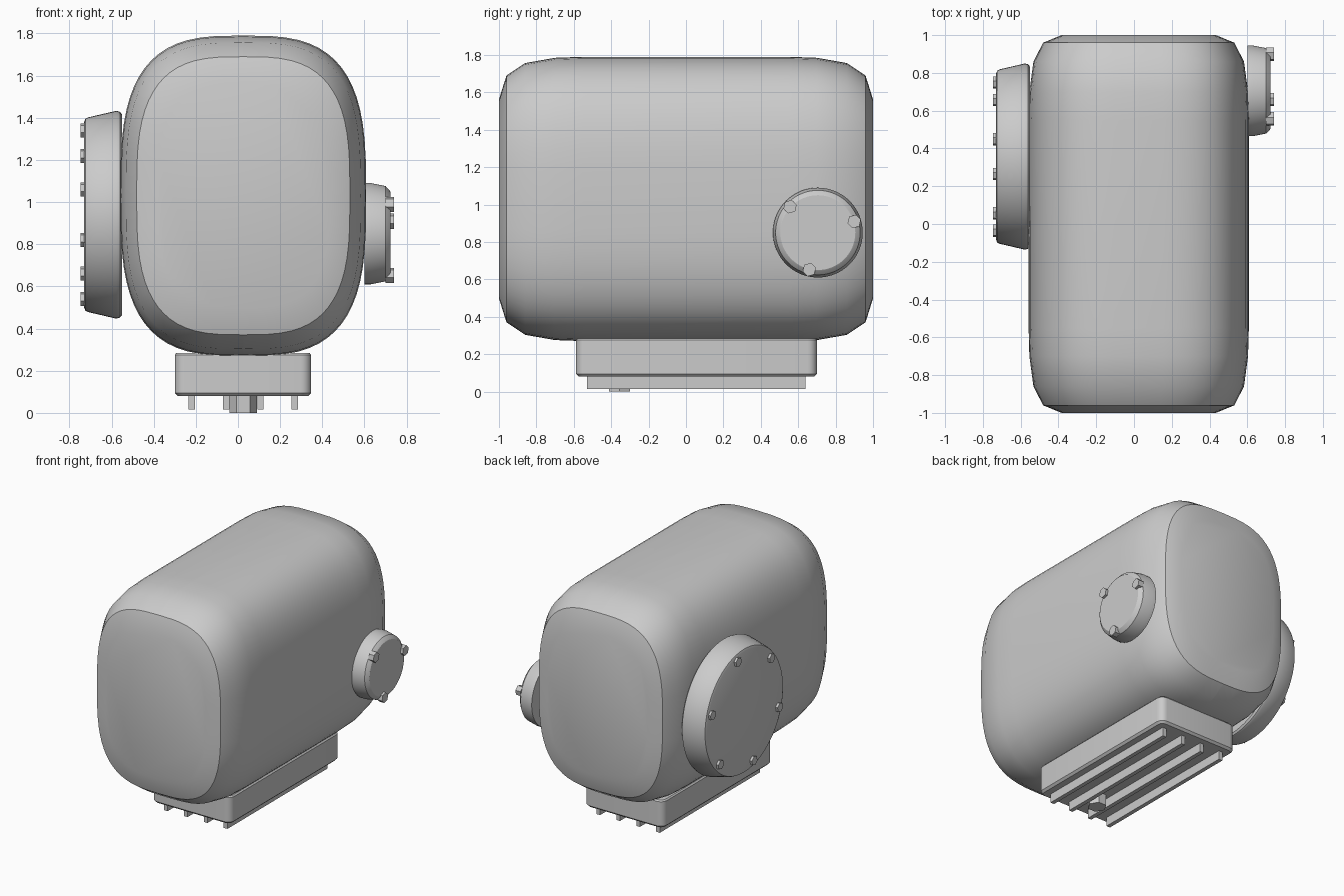
import bpy, bmesh
from math import sin, cos, pi, radians, copysign

if "Cube" in bpy.data.objects:
    bpy.data.objects.remove(bpy.data.objects["Cube"])

CX = 0.025   # centre plane of the casing


def loft(name, rings, seam=None, angle=30):
    """Skin a list of equal-length rings and cap both ends."""
    bm = bmesh.new()
    loops = [[bm.verts.new(p) for p in ring] for ring in rings]
    n = len(loops[0])
    for a, b in zip(loops, loops[1:]):
        for i in range(n):
            j = (i + 1) % n
            bm.faces.new((a[i], a[j], b[j], b[i]))
    bm.faces.new(loops[0][::-1])
    bm.faces.new(loops[-1])
    bmesh.ops.recalc_face_normals(bm, faces=bm.faces[:])
    if seam:
        bmesh.ops.split_edges(bm, edges=[e for e in bm.edges if seam(e)])
    me = bpy.data.meshes.new(name)
    bm.to_mesh(me)
    bm.free()
    ob = bpy.data.objects.new(name, me)
    bpy.context.collection.objects.link(ob)
    bpy.ops.object.select_all(action='DESELECT')
    ob.select_set(True)
    bpy.context.view_layer.objects.active = ob
    bpy.ops.object.shade_smooth_by_angle(angle=radians(angle))
    return ob


def turned_x(name, y, z, profile, n=64, turn=0):
    """Round or hexagonal part with its axis along x; profile is (x, radius)."""
    return loft(name, [[(x, y + r * cos(turn + 2 * pi * i / n),
                         z + r * sin(turn + 2 * pi * i / n)) for i in range(n)]
                       for x, r in profile])


def super_ring(y, s, n=64, power=3.1):
    ring = []
    for i in range(n):
        c, d = cos(2 * pi * i / n), sin(2 * pi * i / n)
        c, d = (0 if abs(v) < 1e-6 else copysign(abs(v) ** (2 / power), v) for v in (c, d))
        ring.append((CX + 0.583 * s * c, y, 1.03 + 0.76 * s * d))
    return ring


def rounded_rect(x0, x1, y0, y1, r, z, k=5):
    ring = []
    corners = ((x1 - r, y1 - r), (x0 + r, y1 - r), (x0 + r, y0 + r), (x1 - r, y0 + r))
    for q, (x, y) in enumerate(corners):
        for i in range(k + 1):
            a = (q + i / k) * pi / 2
            ring.append((x + r * cos(a), y + r * sin(a), z))
    return ring


# casing with a parting seam along the top and bottom
half = [(0.55, 1.0), (0.70, 0.993), (0.86, 0.956), (0.96, 0.868), (1.0, 0.70)]
stations = [(-y, s) for y, s in reversed(half)] + half
loft("casing", [super_ring(y, s) for y, s in stations],
     seam=lambda e: all(abs(v.co.x - CX) < 1e-4 and abs(v.co.y) < 0.97 for v in e.verts))

# side covers with hexagonal bolts
turned_x("large_cover", 0.357, 0.94,
         [(-0.55, 0.475), (-0.56, 0.488), (-0.577, 0.493), (-0.71, 0.462), (-0.724, 0.455), (-0.73, 0.44)])
turned_x("small_cover", 0.705, 0.85,
         [(0.60, 0.24), (0.63, 0.24), (0.70, 0.226), (0.72, 0.205), (0.723, 0.20)])


def bolts(name, y, z, radius, count, x0, x1, size):
    for i in range(count):
        a = radians(17) + 2 * pi * i / count
        turned_x(f"{name}_{i + 1}", y + radius * cos(a), z + radius * sin(a),
                 [(x0, size), (x1, size)], n=6, turn=a)


bolts("large_cover_bolt", 0.357, 0.94, 0.41, 6, -0.715, -0.747, 0.034)
bolts("small_cover_bolt", 0.705, 0.85, 0.203, 3, 0.70, 0.741, 0.037)

# sump block under the casing
sump = [(0.08, 0.015, 0.035), (0.095, 0.0, 0.05), (0.275, 0.0, 0.05), (0.285, 0.008, 0.042)]
loft("sump", [rounded_rect(-0.30 + d, 0.347 - d, -0.588 + d, 0.70 - d, r, z)
              for z, d, r in sump])

# cooling fins on the underside
for i in range(4):
    x = CX + (i - 1.5) * 0.163
    loft(f"sump_fin_{i + 1}", [[(x - 0.015, -0.53, z), (x + 0.015, -0.53, z),
                                (x + 0.015, 0.64, z), (x - 0.015, 0.64, z)]
                               for z in (0.015, 0.085)])

# drain plug
loft("drain_plug", [[(CX + 0.065 * cos(i * pi / 3), -0.355 + 0.065 * sin(i * pi / 3), z)
                     for i in range(6)] for z in (0.0, 0.085)])
